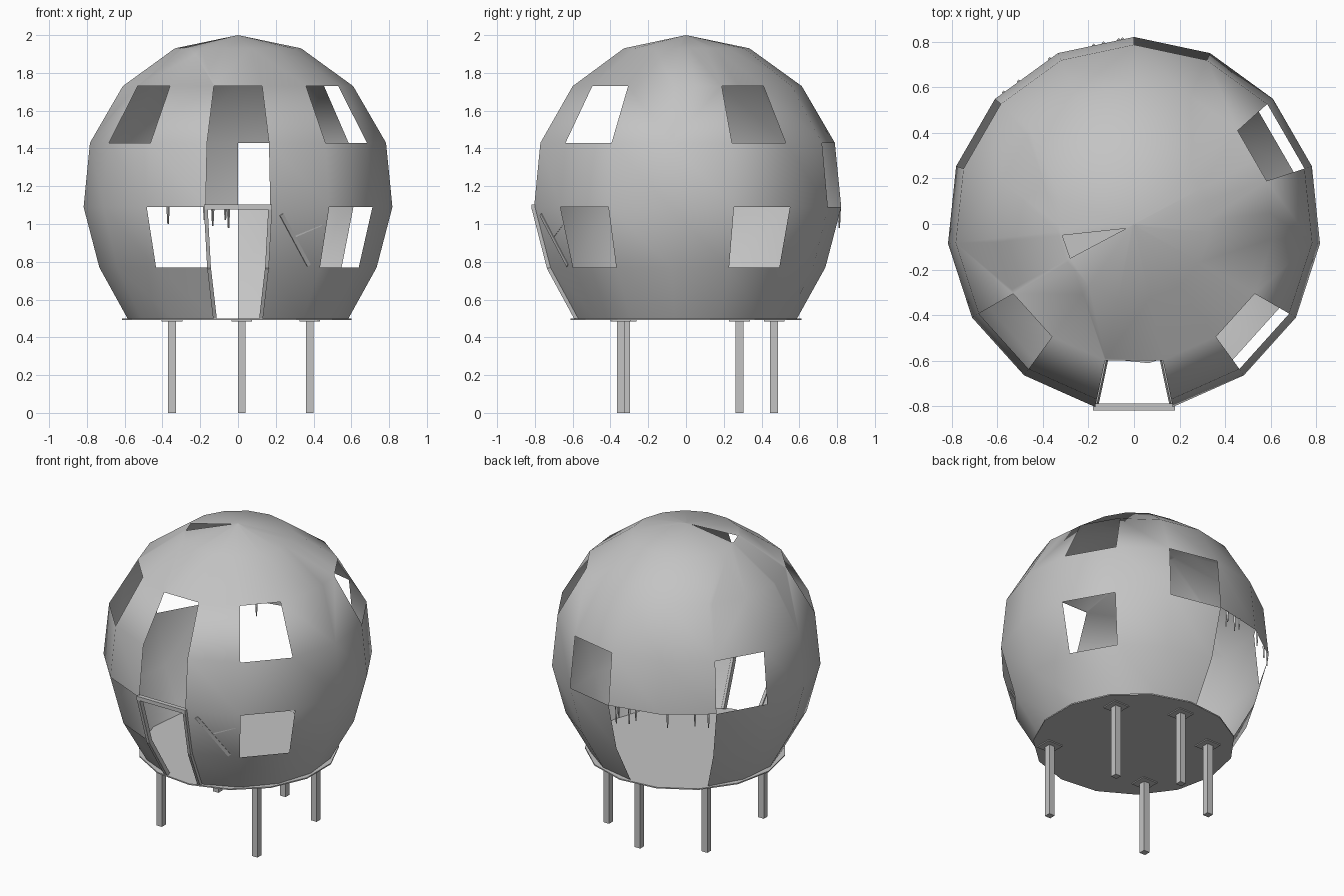
import bpy, bmesh, math
from mathutils import Vector, Matrix

if "Cube" in bpy.data.objects:
    bpy.data.objects.remove(bpy.data.objects["Cube"])

GREY = (0.55, 0.55, 0.55, 1)
mat = bpy.data.materials.new("plain grey")
mat.use_nodes = True
mat.diffuse_color = GREY
mat.node_tree.nodes["Principled BSDF"].inputs["Base Color"].default_value = GREY

SIDES = 15
STEP = 360 / SIDES
# Shell rings from top to floor: radius, height
RINGS = [(0.336, 1.93), (0.613, 1.73), (0.788, 1.43), (0.822, 1.09), (0.738, 0.77), (0.588, 0.5)]


def around(radius, z, degrees):
    """Point at an angle measured from the front (-y) towards +x."""
    a = math.radians(degrees)
    return Vector((radius * math.sin(a), -radius * math.cos(a), z))


def finish(name, bm, smooth=False):
    me = bpy.data.meshes.new(name)
    bm.to_mesh(me)
    bm.free()
    me.materials.append(mat)
    ob = bpy.data.objects.new(name, me)
    bpy.context.collection.objects.link(ob)
    if smooth:
        bpy.ops.object.select_all(action="DESELECT")
        ob.select_set(True)
        bpy.context.view_layer.objects.active = ob
        bpy.ops.object.shade_smooth_by_angle(angle=math.radians(40))
    return ob


def box(bm, centre, size):
    m = Matrix.Translation(centre) @ Matrix.Diagonal((*size, 1))
    bmesh.ops.create_cube(bm, size=1, matrix=m)


def beam(bm, p, q, width, depth, outward):
    """Rectangular bar from p to q, its depth facing outward."""
    p, q = Vector(p), Vector(q)
    along = (q - p).normalized()
    side = along.cross(Vector(outward)).normalized()
    out = side.cross(along)
    rot = Matrix((side, out, along)).transposed().to_4x4()
    m = Matrix.Translation((p + q) / 2) @ rot @ Matrix.Diagonal((width, depth, (q - p).length, 1))
    bmesh.ops.create_cube(bm, size=1, matrix=m)


# Shell: faceted globe, columns numbered from the front facet
bm = bmesh.new()
apex = bm.verts.new((0, 0, 2))
grid = [[bm.verts.new(around(r, z, (c - 0.5) * STEP)) for c in range(SIDES)] for r, z in RINGS]
cell = {}
for c in range(SIDES):
    n = (c + 1) % SIDES
    bm.faces.new((apex, grid[0][c], grid[0][n]))
    for r in range(len(RINGS) - 1):
        cell[r, c] = bm.faces.new((grid[r][c], grid[r + 1][c], grid[r + 1][n], grid[r][n]))

# Windows: inset facets, removed (row, column)
WINDOWS = [(1, 0), (1, 2), (1, 5), (1, 13), (2, 0), (2, 7), (2, 10), (3, 2), (3, 5), (3, 14)]
panes = [cell[w] for w in WINDOWS]
bmesh.ops.inset_individual(bm, faces=panes, thickness=0.01, use_even_offset=True)
# Front doorway and wide back opening: whole facets removed
doors = [cell[r, c] for r in (3, 4) for c in (0, 8, 9)]
bmesh.ops.delete(bm, geom=panes + doors, context="FACES")
shell = finish("shell", bm, smooth=True)

# Torn triangular hole in the roof
bm = bmesh.new()
hole = [(-0.315, -0.05), (-0.28, -0.15), (-0.035, -0.02)]
base = bm.faces.new([bm.verts.new((x, y, 1.75)) for x, y in hole])
ext = bmesh.ops.extrude_face_region(bm, geom=[base])
bmesh.ops.translate(bm, vec=(0, 0, 0.5), verts=[v for v in ext["geom"] if isinstance(v, bmesh.types.BMVert)])
bmesh.ops.recalc_face_normals(bm, faces=bm.faces)
cutter = finish("roof_hole_cutter", bm)
cutter.hide_render = True
cutter.hide_viewport = True

# The shell is an open surface, so slice it along the triangle and drop the inside
bm = bmesh.new()
bm.from_mesh(shell.data)


def inside(p, slack=1e-4):
    for i in range(3):
        a, b = Vector(hole[i]), Vector(hole[(i + 1) % 3])
        if (b - a).cross(p.xy - a) < -slack:
            return False
    return p.z > 1.7


for i in range(3):
    a, b = Vector(hole[i]), Vector(hole[(i + 1) % 3])
    near = [f for f in bm.faces if f.calc_center_median().z > 1.75]
    geom = near + list({e for f in near for e in f.edges}) + list({v for f in near for v in f.verts})
    bmesh.ops.bisect_plane(bm, geom=geom, plane_co=(*a, 0), plane_no=(b.y - a.y, a.x - b.x, 0))
gone = [f for f in bm.faces if inside(f.calc_center_median())]
bmesh.ops.delete(bm, geom=gone, context="FACES")
bm.to_mesh(shell.data)
bm.free()
bpy.data.objects.remove(cutter)

# Floor disc
bm = bmesh.new()
bmesh.ops.create_cone(bm, cap_ends=True, segments=SIDES, radius1=0.615, radius2=0.615, depth=0.008,
                      matrix=Matrix.Translation((0, 0, 0.496)) @ Matrix.Rotation(math.radians(90), 4, "Z"))
finish("floor", bm)

# Legs with mounting plates under the floor
LEGS = [(0.38, -0.345), (0.38, 0.283), (-0.35, -0.317), (-0.35, 0.283), (0.02, 0.467)]
for i, (x, y) in enumerate(LEGS):
    bm = bmesh.new()
    box(bm, (x, y, 0.246), (0.042, 0.042, 0.492))
    box(bm, (x, y, 0.489), (0.11, 0.11, 0.008))
    finish(f"leg_{i + 1}", bm)

# Door frame: lintel and bent jambs following the facet edges
bm = bmesh.new()
for side in (-1, 1):
    path = [around(r, z, side * STEP / 2) for r, z in RINGS[3:]]
    for p, q in zip(path, path[1:]):
        beam(bm, p, q, 0.02, 0.03, (0, -1, 0))
corner = around(*RINGS[3], STEP / 2)
beam(bm, (-corner.x - 0.01, corner.y, corner.z), (corner.x + 0.01, corner.y, corner.z), 0.025, 0.03, (0, -1, 0))
finish("door_frame", bm)

# Ragged drips hanging from the top edge of the back opening
bm = bmesh.new()
top = [around(*RINGS[3], 180 + k * STEP) for k in range(3)]
DRIPS = [(0.15, 0.11), (0.2, 0.07), (0.4, 0.1), (0.53, 0.07), (1.13, 0.09), (1.62, 0.08), (1.86, 0.09)]
for t, length in DRIPS:
    k = int(t)
    p = top[k].lerp(top[k + 1], t - k)
    m = Matrix.Translation(p - Vector((0, 0, length / 2)))
    bmesh.ops.create_cone(bm, cap_ends=True, segments=4, radius1=0.004, radius2=0.009, depth=length, matrix=m)
finish("drips", bm)

# Thin crossed slats leaning against the wall beside the door
bm = bmesh.new()
out = around(1, 0, STEP)
beam(bm, (0.23, -0.768, 1.05), (0.375, -0.626, 0.78), 0.022, 0.008, out)
beam(bm, (0.28, -0.706, 0.93), (0.44, -0.653, 1.0), 0.02, 0.008, out)
finish("wall_slats", bm)
